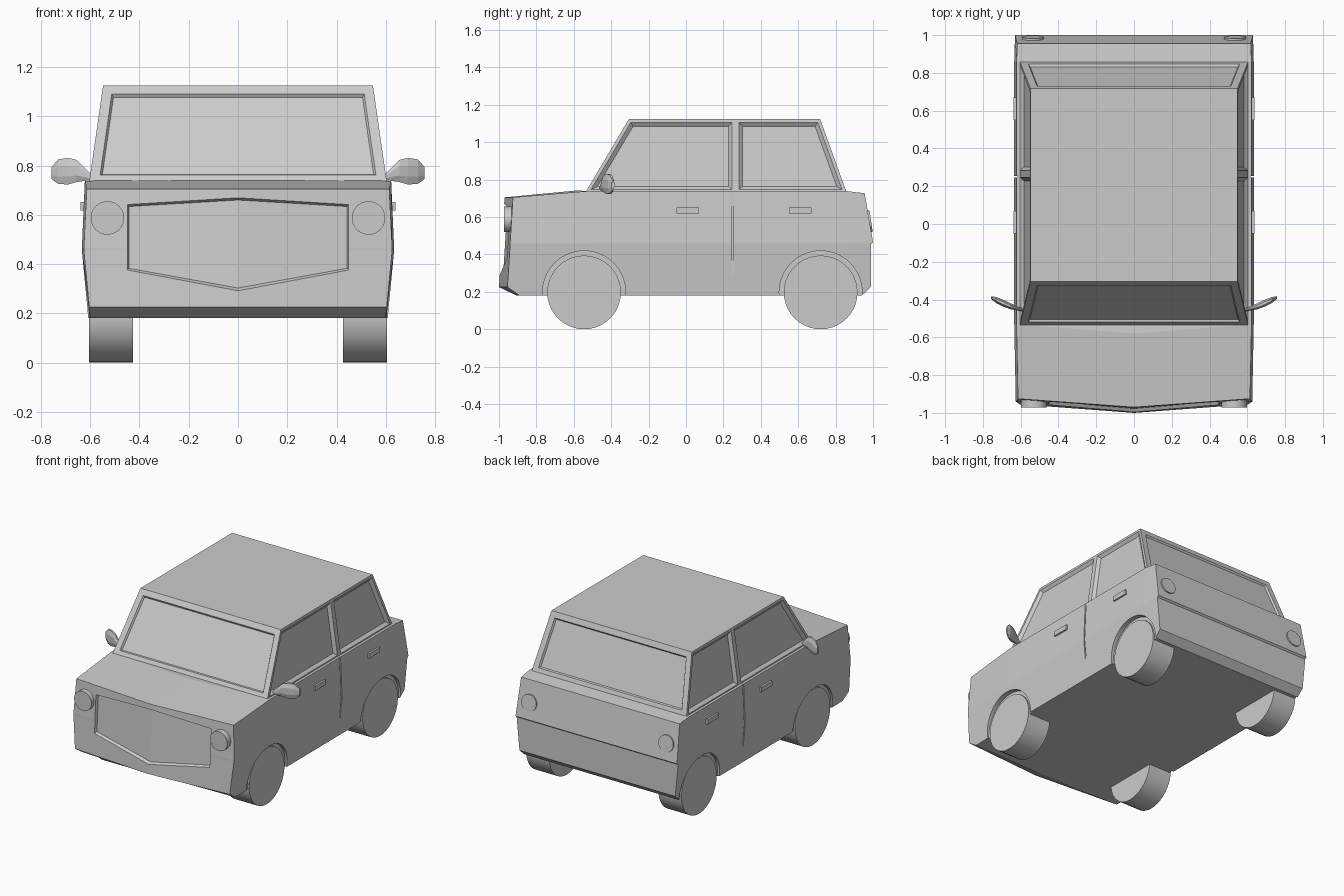
import bpy, bmesh
from math import radians, cos, sin, pi

if "Cube" in bpy.data.objects:
    bpy.data.objects.remove(bpy.data.objects["Cube"])


def make(name, bm):
    bmesh.ops.recalc_face_normals(bm, faces=bm.faces)
    me = bpy.data.meshes.new(name)
    bm.to_mesh(me)
    bm.free()
    ob = bpy.data.objects.new(name, me)
    bpy.context.collection.objects.link(ob)
    return ob


def loft(name, rings, cap_start=True, cap_end=True):
    bm = bmesh.new()
    vs = [[bm.verts.new(p) for p in r] for r in rings]
    n = len(vs[0])
    for a, b in zip(vs, vs[1:]):
        for i in range(n):
            j = (i + 1) % n
            bm.faces.new((a[i], a[j], b[j], b[i]))
    if cap_start:
        bm.faces.new(vs[0])
    if cap_end:
        bm.faces.new(vs[-1])
    return make(name, bm)


def box(name, c, s):
    bpy.ops.mesh.primitive_cube_add(size=1, location=c)
    ob = bpy.context.object
    ob.name = name
    ob.scale = s
    bpy.ops.object.transform_apply(location=False, rotation=False, scale=True)
    return ob


def cyl(name, c, r, depth, rot, n=32):
    bpy.ops.mesh.primitive_cylinder_add(vertices=n, radius=r, depth=depth, location=c,
                                        rotation=rot)
    ob = bpy.context.object
    ob.name = name
    bpy.ops.object.shade_smooth_by_angle(angle=radians(30))
    return ob


def cut(ob, cutter):
    m = ob.modifiers.new("cut", 'BOOLEAN')
    m.operation = 'DIFFERENCE'
    m.solver = 'EXACT'
    m.object = cutter
    bpy.context.view_layer.objects.active = ob
    bpy.ops.object.modifier_apply(modifier=m.name)
    bpy.data.objects.remove(cutter)


# Lower body: outlines stacked by height
# (z, front centre y, front corner y, rear y, half width)
levels = [(.18, -.905, -.89, .94, .608), (.225, -1.0, -.955, .988, .612),
          (.455, -.985, -.94, .988, .634), (.465, -.985, -.94, 1.0, .634),
          (.705, -.97, -.925, .955, .622)]
rings = []
for k, (z, fc, co, re, w) in enumerate(levels):
    top = k == len(levels) - 1
    zm, zr = (.738, .727) if top else (z, z)
    half = [(w - .008, co, z), (w, -.53, zm), (w, .86, zm), (w - .004, re, zr)]
    rings.append([(0, fc, z)] + half + [(-x, y, h) for x, y, h in reversed(half)])
body = loft("car_body", rings, cap_end=False)

# Hood, cowl and rear deck close the top
bm = bmesh.new()
bm.from_mesh(body.data)
bm.verts.ensure_lookup_table()
fc, cr, mr, rmr, rr, rl, rml, ml, cl = bm.verts[-9:]
m0 = bm.verts.new((0, -.58, .742))
for f in ((fc, cr, mr, m0), (fc, m0, ml, cl), (m0, mr, ml),
          (mr, rmr, rml, ml), (rmr, rr, rl, rml)):
    bm.faces.new(f)
bmesh.ops.recalc_face_normals(bm, faces=bm.faces)
bm.to_mesh(body.data)
bm.free()

# Six-sided grille recess that follows the V-shaped nose
hexa = [(0, .67), (.45, .642), (.45, .375), (0, .29), (-.45, .375), (-.45, .642)]


def nose(x, z):
    return -1 + (z - .225) * .0625 + .074 * abs(x)


bm = bmesh.new()
front = [bm.verts.new((x, -1.1, z)) for x, z in hexa]
lip = [bm.verts.new((x, nose(x, z) - .002, z)) for x, z in hexa]
back = []
for x, z in hexa:
    x, z = x * .985, .5 + (z - .5) * .94
    back.append(bm.verts.new((x, nose(x, z) + .018, z)))
for a, b in ((front, lip), (lip, back)):
    for i in range(6):
        j = (i + 1) % 6
        bm.faces.new((a[i], a[j], b[j], b[i]))
for r in (front, back):
    bm.faces.new(r[0:4])
    bm.faces.new((r[0], r[3], r[4], r[5]))
cut(body, make("grille_cutter", bm))

# Wheel arches, door seams, wheels, handles, lamps and mirrors on both sides
WY, WZ, WR = (-.545, .72), .197, .197
for s, side in ((1, "right"), (-1, "left")):
    for y, end in zip(WY, ("front", "rear")):
        cut(body, cyl("arch_cutter", (s * .695, y, WZ), .222, .2, (0, pi / 2, 0), 40))
        cyl(f"wheel_{end}_{side}", (s * .516, y, WZ), WR, .18, (0, pi / 2, 0), 40)
    cut(body, box("seam_cutter", (s * .66, .25, .46), (.085, .009, .7)))
    for y, end in ((.01, "front"), (.61, "rear")):
        box(f"handle_{end}_{side}", (s * .626, y, .635), (.026, .12, .034))
    cyl(f"headlight_{side}", (s * .53, -.935, .587), .068, .075, (pi / 2, 0, 0))
    cyl(f"tail_light_{side}", (s * .535, .965, .575), .058, .05, (radians(90 + 8), 0, 0))
    # (x, y, z centre, half height, half thickness)
    path = [(.59, -.455, .75, .008, .008), (.655, -.435, .778, .045, .016),
            (.69, -.42, .777, .054, .018), (.73, -.402, .775, .05, .016),
            (.757, -.39, .77, .025, .007)]
    loft(f"side_mirror_{side}",
         [[(s * x, y + t * cos(a * pi / 4 + pi / 8) * 1.08,
            z + h * sin(a * pi / 4 + pi / 8) * 1.08) for a in range(8)]
          for x, y, z, h, t in path])

# Cabin with recessed windows
bm = bmesh.new()
low, high = [], []
for s in (1, -1):
    low.append([bm.verts.new((s * .605, y, .728)) for y in (-.54, .265, .86)])
    high.append([bm.verts.new((s * .548, y, 1.124)) for y in (-.305, .265, .717)])
sides = []
for lo, hi in zip(low, high):
    for i in (0, 1):
        sides.append(bm.faces.new((lo[i], lo[i + 1], hi[i + 1], hi[i])))
ends = [bm.faces.new((low[0][i], low[1][i], high[1][i], high[0][i])) for i in (0, 2)]
for r in (low, high):
    bm.faces.new(r[0] + r[1][::-1])
bmesh.ops.recalc_face_normals(bm, faces=bm.faces)
for faces, frame, slope, depth in ((sides, .018, .02, -.018), (ends, .04, .008, -.012)):
    bmesh.ops.inset_individual(bm, faces=faces, thickness=frame, use_even_offset=True)
    bmesh.ops.inset_individual(bm, faces=faces, thickness=slope, depth=depth,
                               use_even_offset=True)
make("cabin", bm)
